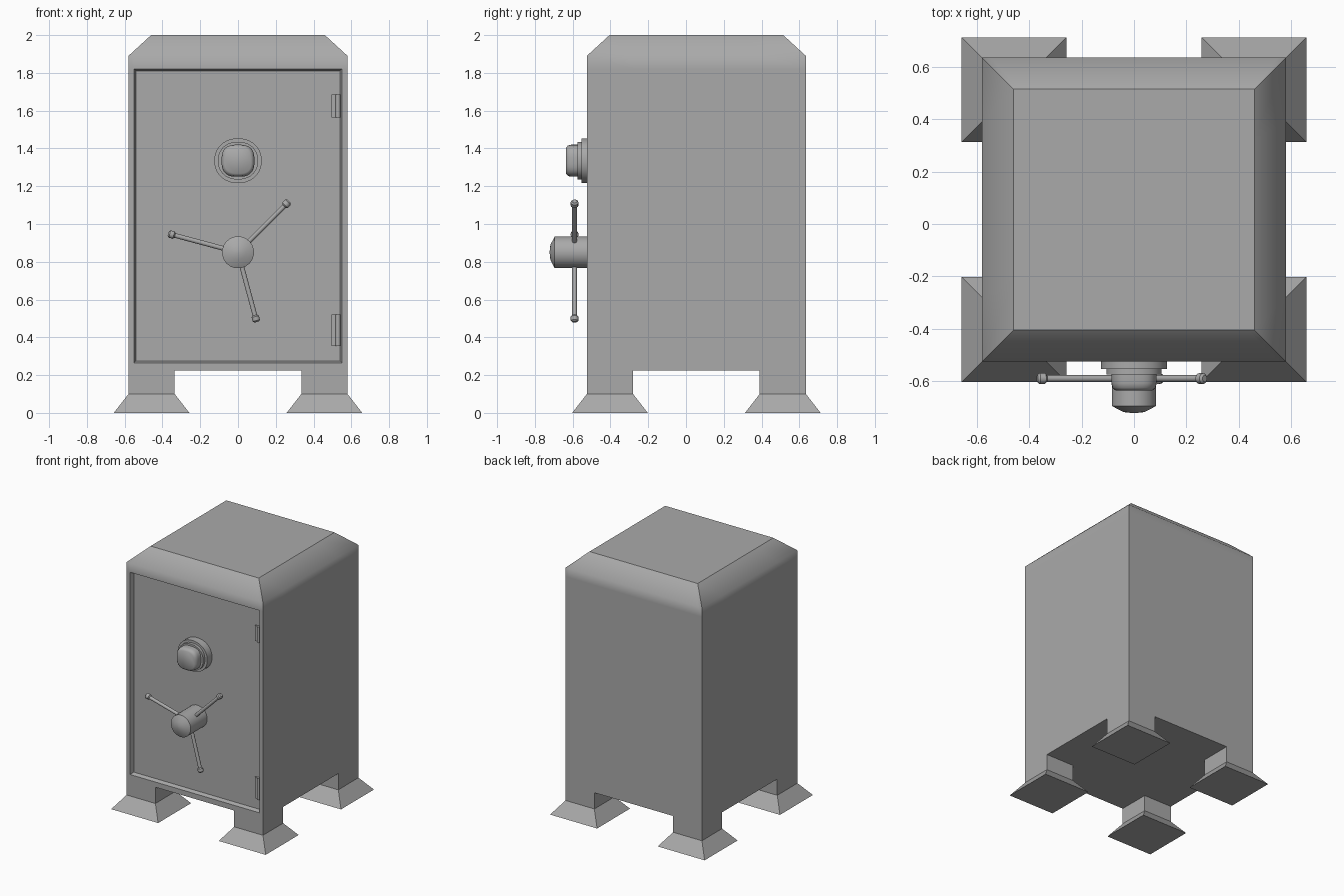
import bpy, bmesh, math
from mathutils import Vector, Matrix

cube = bpy.data.objects.get("Cube")
if cube:
    bpy.data.objects.remove(cube, do_unlink=True)

GRAY = (0.40, 0.40, 0.40, 1)
metal = bpy.data.materials.new("gray_metal")
metal.use_nodes = True
metal.diffuse_color = GRAY
metal.node_tree.nodes["Principled BSDF"].inputs["Base Color"].default_value = GRAY


def finish(bm, name, smooth_angle=None):
    bmesh.ops.recalc_face_normals(bm, faces=bm.faces[:])
    mesh = bpy.data.meshes.new(name)
    bm.to_mesh(mesh)
    bm.free()
    mesh.materials.append(metal)
    obj = bpy.data.objects.new(name, mesh)
    bpy.context.collection.objects.link(obj)
    if smooth_angle:
        bpy.ops.object.select_all(action='DESELECT')
        obj.select_set(True)
        bpy.context.view_layer.objects.active = obj
        bpy.ops.object.shade_smooth_by_angle(angle=math.radians(smooth_angle))
    return obj


def loft(name, rings, centre, sides, smooth_angle=35):
    """Stack rounded rings (x radius, z radius, y, squareness) along y."""
    bm = bmesh.new()
    loops = []
    for rx, rz, y, power in rings:
        loop = []
        for i in range(sides):
            a = math.tau * (i + 0.5) / sides
            c, s = math.cos(a), math.sin(a)
            x = math.copysign(abs(c) ** (2 / power), c) * rx
            z = math.copysign(abs(s) ** (2 / power), s) * rz
            loop.append(bm.verts.new((centre[0] + x, y, centre[1] + z)))
        loops.append(loop)
    for a, b in zip(loops, loops[1:]):
        for i in range(sides):
            j = (i + 1) % sides
            bm.faces.new((a[i], a[j], b[j], b[i]))
    bm.faces.new(loops[0])
    bm.faces.new(loops[-1])
    return finish(bm, name, smooth_angle)


# Safe body: a box cut into a grid, with legs, feet, chamfered top and door recess
HALF, MID_Y, FLOOR, SHOULDER, TOP = 0.58, 0.055, 0.225, 1.89, 2.0
LEG, DOOR, DOOR_LOW, DOOR_HIGH = 0.335, 0.55, 0.265, 1.82
bm = bmesh.new()
bmesh.ops.create_cube(bm, size=1)
for v in bm.verts:
    v.co = (v.co.x * 2 * HALF, v.co.y * 2 * HALF, TOP if v.co.z > 0 else FLOOR)
cuts = [('X', s * d) for d in (LEG, DOOR) for s in (-1, 1)]
cuts += [('Y', -LEG), ('Y', LEG)]
cuts += [('Z', z) for z in (DOOR_LOW, DOOR_HIGH, SHOULDER)]
for axis, d in cuts:
    n = Vector([float(axis == a) for a in "XYZ"])
    bmesh.ops.bisect_plane(bm, geom=bm.verts[:] + bm.edges[:] + bm.faces[:],
                           plane_co=n * d, plane_no=n)
bm.normal_update()

# Chamfered top
for v in bm.verts:
    if v.co.z > TOP - 0.001:
        v.co.x *= 0.46 / HALF
        v.co.y *= 0.46 / HALF

# Legs pulled from the floor corners, then flared into feet
corners = []
for f in bm.faces:
    c = f.calc_center_median()
    if f.normal.z < -0.9 and abs(c.x) > LEG and abs(c.y) > LEG:
        corners.append(f)
for z, grow in ((0.1, 1.0), (0.0, 0.2 / 0.1225)):
    new = bmesh.ops.extrude_face_region(bm, geom=corners)["geom"]
    bmesh.ops.delete(bm, geom=corners, context='FACES_ONLY')
    for v in [g for g in new if isinstance(g, bmesh.types.BMVert)]:
        mid = (HALF + LEG) / 2
        for k in (0, 1):
            m = math.copysign(mid, v.co[k])
            v.co[k] = m + (v.co[k] - m) * grow
        v.co.z = z
    corners = [g for g in new if isinstance(g, bmesh.types.BMFace)]

# Recessed door
bm.normal_update()
door = []
for f in bm.faces:
    c = f.calc_center_median()
    if f.normal.y < -0.99 and abs(c.x) < DOOR and DOOR_LOW < c.z < DOOR_HIGH:
        door.append(f)
bmesh.ops.inset_region(bm, faces=door, thickness=0.01, depth=-0.03, use_even_offset=True)

# Soft shading over the shoulder only
bmesh.ops.recalc_face_normals(bm, faces=bm.faces[:])
for f in bm.faces:
    f.smooth = True
for e in bm.edges:
    shoulder = all(abs(v.co.z - SHOULDER) < 0.001 for v in e.verts)
    e.smooth = shoulder or e.calc_face_angle(0) < 0.4
bmesh.ops.translate(bm, verts=bm.verts[:], vec=(0, MID_Y, 0))
finish(bm, "safe_body")

# Combination dial
DIAL = (0, 1.335)
BACK = -0.49
loft("dial_base", [(0.126, 0.119, BACK, 2.1), (0.126, 0.119, -0.553, 2.1)], DIAL, 32)
loft("dial_ring", [(0.106, 0.1, -0.55, 2.2), (0.106, 0.1, -0.575, 2.2)], DIAL, 32)
loft("dial_knob", [(0.087, 0.085, -0.57, 2.8), (0.087, 0.085, -0.607, 2.8),
                   (0.083, 0.081, -0.625, 2.8), (0.07, 0.068, -0.636, 2.8)], DIAL, 32, 40)

# Handle hub with a shallow pointed cap
HUB = (0, 0.85)
loft("handle_hub", [(0.085, 0.085, BACK, 2), (0.085, 0.085, -0.695, 2),
                    (0.04, 0.04, -0.718, 2), (0.004, 0.004, -0.722, 2)], HUB, 20)

# Three spokes with rounded tips, lathed along x and turned into place
spoke_profile = [(0, 0.013), (0.345, 0.013), (0.352, 0.021), (0.374, 0.021), (0.382, 0.013)]
for n, angle in enumerate((45, 165, 285)):
    bm = bmesh.new()
    rings = [[bm.verts.new((d, r * math.cos(i * math.tau / 10), r * math.sin(i * math.tau / 10)))
              for i in range(10)] for d, r in spoke_profile]
    for a, b in zip(rings, rings[1:]):
        for i in range(10):
            j = (i + 1) % 10
            bm.faces.new((a[i], a[j], b[j], b[i]))
    bm.faces.new(rings[0])
    bm.faces.new(rings[-1])
    turn = Matrix.Translation((HUB[0], -0.59, HUB[1])) @ Matrix.Rotation(-math.radians(angle), 4, 'Y')
    bm.transform(turn)
    finish(bm, f"handle_spoke_{n + 1}", 40)

# Door hinges: a leaf and a barrel each
for label, low, high in (("upper", 1.565, 1.685), ("lower", 0.355, 0.52)):
    place = Matrix.Translation((0, 0, (low + high) / 2))
    bm = bmesh.new()
    bmesh.ops.create_cube(bm, size=1, matrix=place @ Matrix.Translation((0.51, -0.496, 0))
                          @ Matrix.Diagonal((0.03, 0.014, high - low, 1)))
    finish(bm, label + "_hinge_leaf")
    bm = bmesh.new()
    bmesh.ops.create_cone(bm, cap_ends=True, segments=10, radius1=0.013, radius2=0.013,
                          depth=high - low, matrix=place @ Matrix.Translation((0.529, -0.506, 0)))
    finish(bm, label + "_hinge_barrel", 40)
